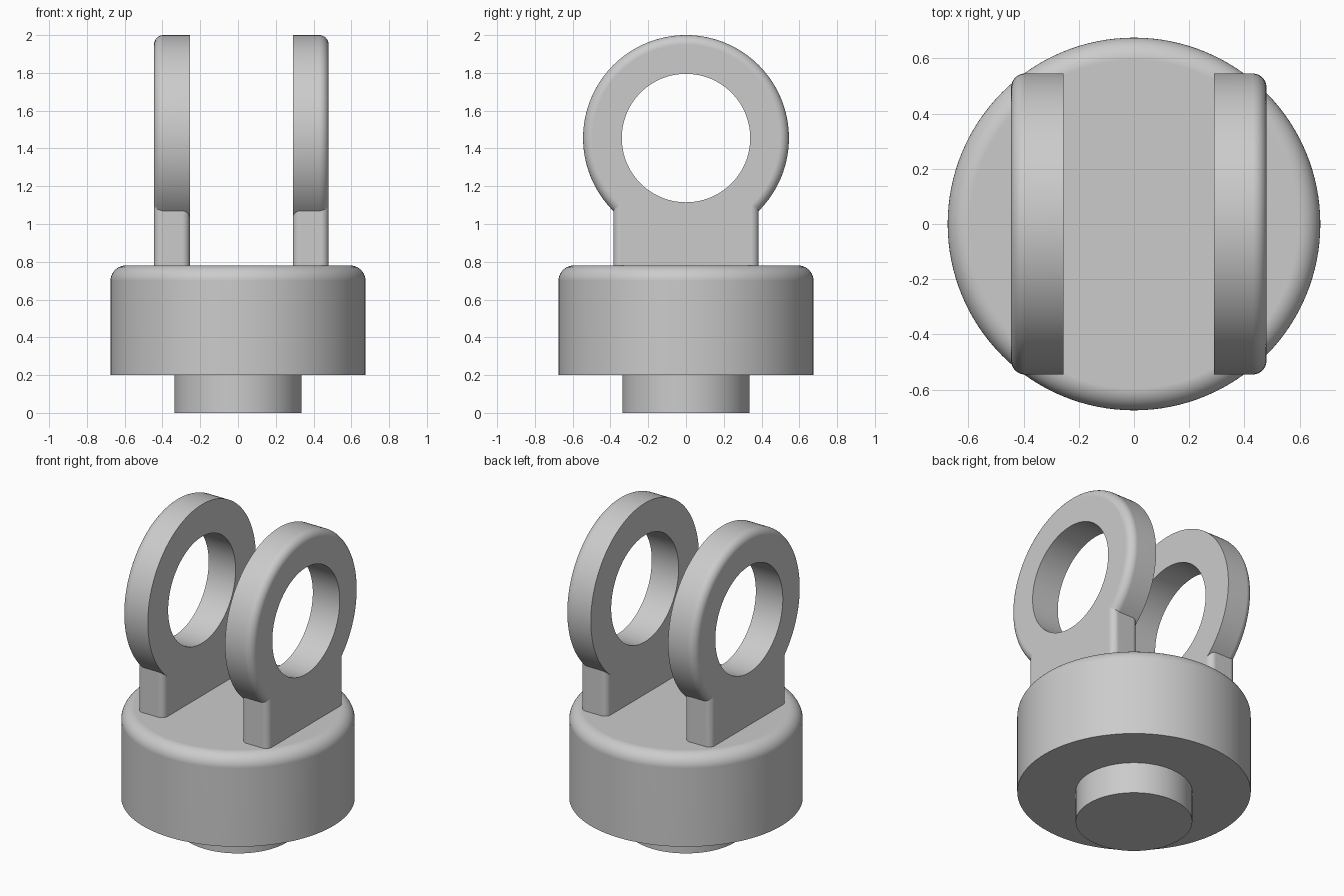
import bpy, bmesh
from math import pi, sin, cos
from mathutils import Matrix, Vector

cube = bpy.data.objects.get("Cube")
if cube:
    bpy.data.objects.remove(cube, do_unlink=True)

grey = bpy.data.materials.new("plain grey")
grey.use_nodes = True
grey.diffuse_color = (0.6, 0.6, 0.6, 1)
grey.node_tree.nodes["Principled BSDF"].inputs["Base Color"].default_value = (0.6, 0.6, 0.6, 1)


def finish(bm, name, matrix=Matrix()):
    bmesh.ops.remove_doubles(bm, verts=bm.verts, dist=1e-5)
    bmesh.ops.recalc_face_normals(bm, faces=bm.faces)
    bm.transform(matrix)
    mesh = bpy.data.meshes.new(name)
    bm.to_mesh(mesh)
    bm.free()
    mesh.materials.append(grey)
    obj = bpy.data.objects.new(name, mesh)
    bpy.context.collection.objects.link(obj)
    return obj


def arc(cx, cy, r, start, end, steps=10):
    angles = [start + (end - start) * i / steps for i in range(steps + 1)]
    return [(cx + r * cos(a), cy + r * sin(a)) for a in angles]


def turned(name, radius, low, high, fillet=0, matrix=Matrix(), sides=128):
    """Solid of revolution about z with an optional fillet on its upper rim."""
    bm = bmesh.new()
    rim = arc(radius - fillet, high - fillet, fillet, 0, pi / 2) if fillet else [(radius, high)]
    rings = []
    for r, z in [(radius, low)] + rim:
        rings.append([bm.verts.new((r * cos(2 * pi * i / sides), r * sin(2 * pi * i / sides), z))
                      for i in range(sides)])
    for a, b in zip(rings, rings[1:]):
        for i in range(sides):
            j = (i + 1) % sides
            bm.faces.new((a[i], a[j], b[j], b[i]))
    bm.faces.new(rings[0])
    bm.faces.new(rings[-1])
    return finish(bm, name, matrix)


def upright(name, x0, x1, half_width, low, high, r):
    """Block with rounded vertical edges."""
    bm = bmesh.new()
    w = half_width - r
    plan = (arc(x1 - r, w, r, 0, pi / 2) + arc(x0 + r, w, r, pi / 2, pi)
            + arc(x0 + r, -w, r, pi, 1.5 * pi) + arc(x1 - r, -w, r, 1.5 * pi, 2 * pi))
    face = bm.faces.new([bm.verts.new((x, y, low)) for x, y in plan])
    top = bmesh.ops.extrude_face_region(bm, geom=[face])["geom"]
    bmesh.ops.translate(bm, vec=Vector((0, 0, high - low)),
                        verts=[v for v in top if isinstance(v, bmesh.types.BMVert)])
    return finish(bm, name)


def select_only(obj):
    bpy.ops.object.select_all(action="DESELECT")
    obj.select_set(True)
    bpy.context.view_layer.objects.active = obj


def combine(obj, tool, operation):
    select_only(obj)
    mod = obj.modifiers.new(operation, "BOOLEAN")
    mod.operation, mod.solver, mod.object = operation, "EXACT", tool
    bpy.ops.object.modifier_apply(modifier=mod.name)
    bpy.data.objects.remove(tool, do_unlink=True)


# Round base and the peg beneath it
parts = [turned("peg", 0.337, 0, 0.2), turned("base", 0.675, 0.2, 0.78, 0.08)]

# Two upright eyelets, each rounded on its outer rim
THICK, EYE_Z = 0.19, 1.455
for side, inner, label in ((1, 0.29, "left"), (-1, 0.255, "right")):
    axis = Matrix.Translation((0, 0, EYE_Z)) @ Matrix.Rotation(side * pi / 2, 4, "Y")
    eyelet = turned(label + "_eyelet", 0.545, inner, inner + THICK, 0.05, axis)
    x0, x1 = sorted((side * inner, side * (inner + THICK)))
    combine(eyelet, upright("stem", x0, x1, 0.385, 0.77, 1.3, 0.04), "UNION")
    combine(eyelet, turned("hole", 0.34, 0, 1, 0, axis), "DIFFERENCE")
    parts.append(eyelet)

# Smooth curved faces, keep crisp edges
for part in parts:
    select_only(part)
    bpy.ops.object.shade_smooth_by_angle(angle=pi / 6)
    weighted = part.modifiers.new("flat faces", "WEIGHTED_NORMAL")
    weighted.keep_sharp = True
